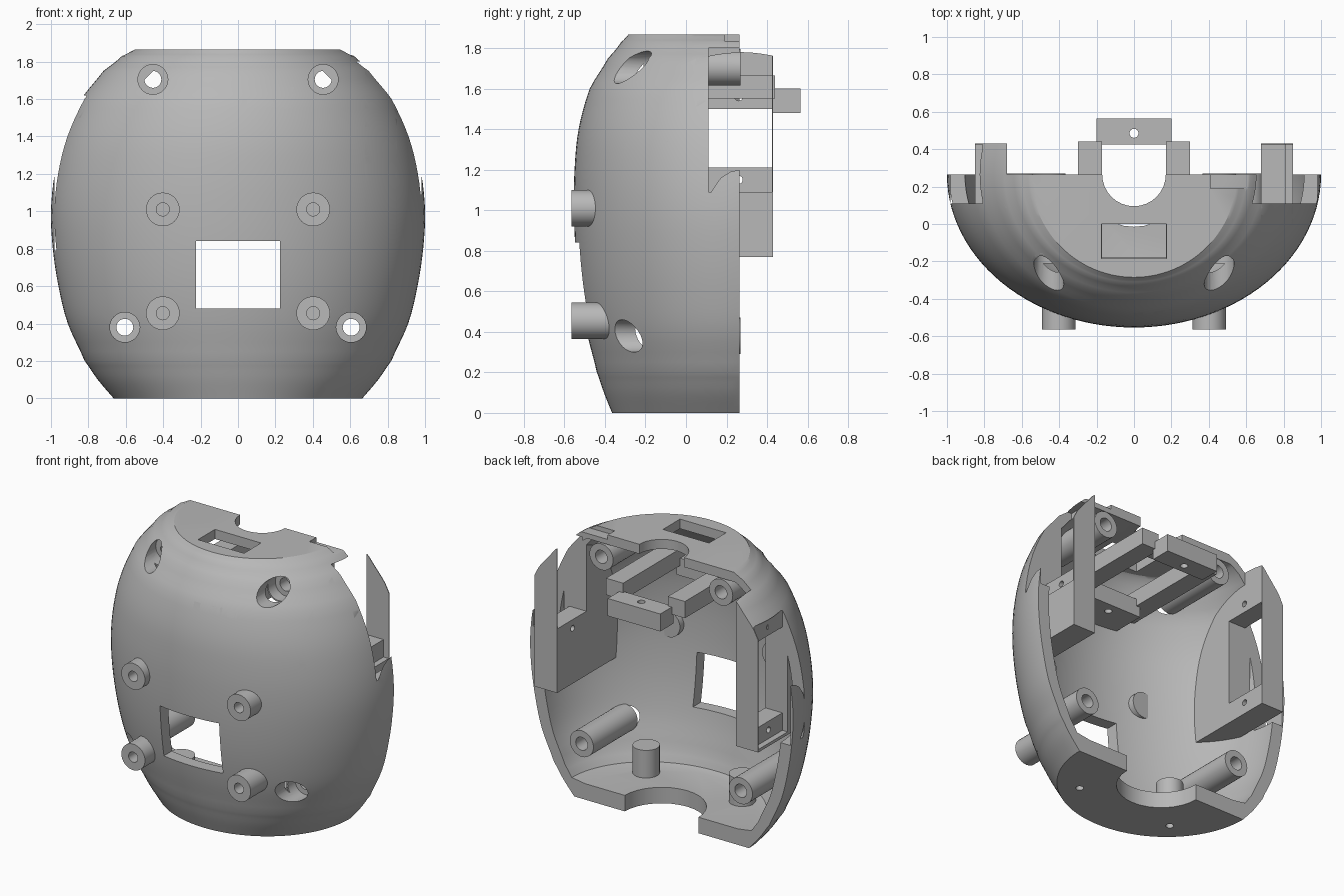
import bpy, bmesh, math
from mathutils import Matrix, Vector

cube = bpy.data.objects.get("Cube")
if cube:
    bpy.data.objects.remove(cube, do_unlink=True)

grey = bpy.data.materials.new("plain_grey")
grey.use_nodes = True
GREY = (0.48, 0.48, 0.48, 1)
grey.diffuse_color = GREY
grey.node_tree.nodes["Principled BSDF"].inputs["Base Color"].default_value = GREY

BACK = 0.265   # plane of the open rear rim
# height, half width, half depth of the egg-shaped body
PROFILE = [(0, .665, .63), (.1, .75, .67), (.2, .82, .705), (.4, .91, .755),
           (.6, .96, .79), (.8, .99, .81), (1.0, 1.0, .818), (1.2, .98, .815),
           (1.4, .93, .795), (1.6, .84, .74), (1.75, .72, .65),
           (1.83, .62, .585), (1.866, .55, .55)]


def to_object(name, bm):
    bmesh.ops.recalc_face_normals(bm, faces=bm.faces)
    mesh = bpy.data.meshes.new(name)
    bm.to_mesh(mesh)
    bm.free()
    mesh.materials.append(grey)
    ob = bpy.data.objects.new(name, mesh)
    bpy.context.collection.objects.link(ob)
    return ob


def box(name, x0, x1, y0, y1, z0, z1):
    bm = bmesh.new()
    bmesh.ops.create_cube(bm, size=1)
    size = Vector((x1 - x0, y1 - y0, z1 - z0))
    mid = Vector((x0 + x1, y0 + y1, z0 + z1)) / 2
    for v in bm.verts:
        v.co = v.co * size + mid
    return to_object(name, bm)


def rod(name, start, end, radius):
    start, end = Vector(start), Vector(end)
    bm = bmesh.new()
    turn = (end - start).to_track_quat('Z', 'Y').to_matrix().to_4x4()
    bmesh.ops.create_cone(bm, cap_ends=True, segments=32, radius1=radius, radius2=radius,
                          depth=(end - start).length,
                          matrix=Matrix.Translation((start + end) / 2) @ turn)
    return to_object(name, bm)


def smooth_rows(rows, steps=4):
    # Catmull-Rom interpolation through the profile rows
    pts = [Vector(r) for r in rows]
    pts = [2 * pts[0] - pts[1]] + pts + [2 * pts[-1] - pts[-2]]
    out = []
    for a, b, c, d in zip(pts, pts[1:], pts[2:], pts[3:]):
        for i in range(steps):
            t = i / steps
            p = b + (c - a) * (t / 2) + (2 * a - 5 * b + 4 * c - d) * (t * t / 2) \
                + (3 * b - a - 3 * c + d) * (t ** 3 / 2)
            p.z, p.x = p.z, b.x + (c.x - b.x) * t
            out.append(p)
    return out + [pts[-2]]


def egg(name, inset=0, low=0, high=2, sides=112):
    bm = bmesh.new()
    rings = []
    for z, w, d in smooth_rows(PROFILE):
        z = min(max(z, low), high) if inset else z
        if rings and z - rings[-1][0].co.z < 1e-4:
            if z <= low:
                continue
            break
        rings.append([bm.verts.new(((w - inset) * math.cos(k * math.tau / sides),
                                    BACK + (d - inset) * math.sin(k * math.tau / sides), z))
                      for k in range(sides)])
    for r, s in zip(rings, rings[1:]):
        for k in range(sides):
            n = (k + 1) % sides
            bm.faces.new((r[k], r[n], s[n], s[k]))
    bm.faces.new(rings[0])
    bm.faces.new(rings[-1])
    return to_object(name, bm)


def boolean(ob, tool, op='DIFFERENCE', keep=False):
    mod = ob.modifiers.new("cut", 'BOOLEAN')
    mod.operation, mod.solver, mod.object = op, 'EXACT', tool
    bpy.context.view_layer.objects.active = ob
    bpy.ops.object.modifier_apply(modifier=mod.name)
    if not keep:
        bpy.data.objects.remove(tool, do_unlink=True)


parts = []
outer = egg("body_helper")

# hollow shell, open at the rear
shell = egg("shell")
boolean(shell, egg("hollow", .085, .11, 1.80))
boolean(shell, box("rear_cut", -2, 2, BACK, 3, -1, 3))
parts.append(shell)

# front window, top slot, top and floor notches, shallow rim notch
boolean(shell, box("window_cut", -.225, .225, -1, 0, .48, .84))
boolean(shell, box("slot_cut", -.175, .175, -.185, 0, 1.7, 2))
boolean(shell, rod("top_notch", (0, BACK, 1.6), (0, BACK, 2), .17))
boolean(shell, rod("floor_notch", (0, BACK, -.1), (0, BACK, .2), .28))
boolean(shell, box("rim_notch", .41, .64, .19, .4, 1.835, 2))

for side, tag in ((1, "left"), (-1, "right")):
    # rear-facing screw posts, counterbored from the front
    for x, z, row in ((.455, 1.705, "upper"), (.605, .38, "lower")):
        x *= side
        post = rod(f"{tag}_{row}_post", (x, -.21, z), (x, .27, z), .09)
        boolean(post, outer, 'INTERSECT', keep=True)
        boolean(post, rod("bore", (x, -1, z), (x, 1, z), .045))
        boolean(post, rod("counterbore", (x, -1, z), (x, -.13, z), .08))
        boolean(shell, rod("counterbore", (x, -1, z), (x, -.13, z), .08))
        parts.append(post)
    # front bosses with blind holes
    for z, row in ((1.01, "upper"), (.455, "lower")):
        x = .402 * side
        boss = rod(f"{tag}_{row}_boss", (x, -.565, z), (x, -.38, z), .09)
        boolean(boss, rod("blind_hole", (x, -1, z), (x, -.45, z), .035))
        boolean(shell, rod("seat", (x, -1, z), (x, -.385, z), .088))
        parts.append(boss)
    # upright floor posts with a screw hole from below
    x = .366 * side
    peg = rod(f"{tag}_floor_post", (x, -.09, .05), (x, -.09, .3), .085)
    for part in (peg, shell):
        boolean(part, rod("screw", (x, -.09, -.1), (x, -.09, .2), .025))
    parts.append(peg)

    # side motor holder: body pocket, outer flange recess and screw holes
    low, high = (1.21, 1.80) if side > 0 else (.91, 1.50)
    xs = lambda a, b: sorted((a * side, b * side))
    holder = box(f"{tag}_holder", *xs(.68, .85), -.5, .43, .77, 1.9)
    boolean(holder, outer, 'INTERSECT', keep=True)
    for part in (holder, shell):
        boolean(part, box("pocket", *xs(.6, .98), .11, .424, low, high))
        boolean(part, box("recess", *xs(.81, .98), .11, .424, low - .12, high + .12))
    for z in (low - .06, high + .06):
        boolean(holder, rod("screw", (.6 * side, .26, z), (.9 * side, .26, z), .02))
    parts.append(holder)

    # rails of the central motor bracket
    rail = box(f"{tag}_bracket_rail", *xs(.17, .30), -.6, .44, 1.55, 1.665)
    boolean(rail, outer, 'INTERSECT', keep=True)
    parts.append(rail)

# front and rear bars of the central bracket
for name, y0, y1, hole in (("front_bracket_bar", -.6, -.18, -.25), ("rear_bracket_bar", .424, .565, .485)):
    bar = box(name, -.2, .2, y0, y1, 1.48, 1.60)
    if y0 < 0:
        boolean(bar, outer, 'INTERSECT', keep=True)
    boolean(bar, rod("screw", (0, hole, 1.4), (0, hole, 1.7), .024))
    parts.append(bar)

bpy.data.objects.remove(outer, do_unlink=True)

# smooth curved surfaces, keep machined edges crisp
for ob in parts:
    bpy.ops.object.select_all(action='DESELECT')
    ob.select_set(True)
    bpy.context.view_layer.objects.active = ob
    bpy.ops.object.shade_smooth_by_angle(angle=math.radians(30))
